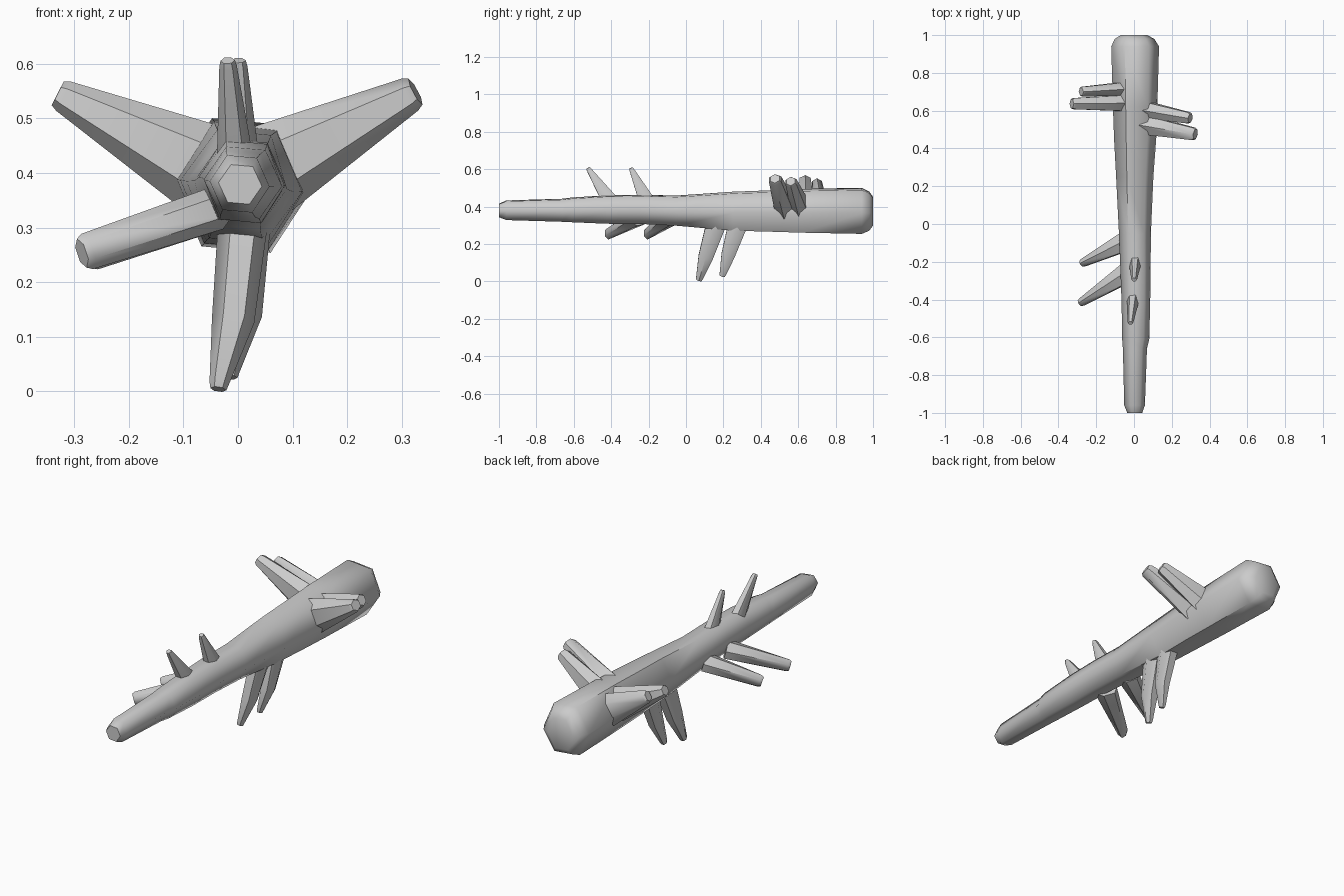
import bpy, bmesh, math
from mathutils import Vector

bark = bpy.data.materials.new("light_grey")
bark.diffuse_color = (0.6, 0.6, 0.6, 1)


def loft(name, rings, angle=62):
    """Skin closed rings of points, cap both ends."""
    bm = bmesh.new()
    loops = [[bm.verts.new(p) for p in ring] for ring in rings]
    n = len(loops[0])
    for a, b in zip(loops, loops[1:]):
        for i in range(n):
            j = (i + 1) % n
            bm.faces.new((a[i], a[j], b[j], b[i]))
    bm.faces.new(loops[0])
    bm.faces.new(loops[-1])
    bmesh.ops.recalc_face_normals(bm, faces=bm.faces)
    me = bpy.data.meshes.new(name)
    bm.to_mesh(me)
    bm.free()
    me.materials.append(bark)
    ob = bpy.data.objects.new(name, me)
    bpy.context.collection.objects.link(ob)
    bpy.context.view_layer.objects.active = ob
    ob.select_set(True)
    bpy.ops.object.shade_smooth_by_angle(angle=math.radians(angle))
    ob.select_set(False)
    return ob


def hexagon(c, u, v, ru, rv, turn=0.0):
    return [Vector(c) + u * ru * math.cos(t) + v * rv * math.sin(t)
            for t in (turn + math.pi / 3 * k for k in range(6))]


def limb(name, stations):
    """Tapered six-sided limb; stations are (point, width radius, y radius)."""
    axis = (Vector(stations[-1][0]) - Vector(stations[0][0])).normalized()
    v = (Vector((0, 1, 0)) - axis * axis.y).normalized()
    u = v.cross(axis)
    rings = [hexagon(c, u, v, ru, rv) for c, ru, rv in stations]
    # small chamfer at the tip
    c, ru, rv = stations[-1]
    rings[-1] = hexagon(Vector(c) - axis * 0.012, u, v, ru, rv)
    rings.append(hexagon(c, u, v, ru * 0.82, rv * 0.75))
    return loft(name, rings, 50)


# Trunk: y, centre x, centre z, x radius, z radius
trunk = [(-1.0, 0.004, 0.379, 0.040, 0.040), (-0.96, 0.003, 0.380, 0.055, 0.058),
         (-0.66, 0.005, 0.380, 0.064, 0.068), (-0.61, 0.009, 0.382, 0.072, 0.073),
         (-0.42, 0.010, 0.384, 0.076, 0.084), (-0.25, 0.008, 0.385, 0.080, 0.086),
         (-0.05, 0.005, 0.378, 0.085, 0.089), (0.25, 0.004, 0.375, 0.099, 0.115),
         (0.45, 0.006, 0.376, 0.112, 0.122), (0.62, 0.006, 0.377, 0.118, 0.129),
         (0.94, 0.006, 0.377, 0.127, 0.136), (0.98, 0.003, 0.375, 0.105, 0.115),
         (1.0, 0.0, 0.375, 0.070, 0.085)]
X, Z = Vector((1, 0, 0)), Vector((0, 0, 1))
loft("trunk", [hexagon((x, y, z), X, Z, rx, rz, math.radians(-5))
               for y, x, z, rx, rz in trunk])

# Upper side limbs
limb("right_limb_front", [((0.06, 0.525, 0.407), 0.085, 0.058), ((0.325, 0.475, 0.549), 0.033, 0.038)])
limb("right_limb_back", [((0.06, 0.605, 0.407), 0.080, 0.050), ((0.298, 0.56, 0.535), 0.033, 0.034)])
limb("left_limb_front", [((-0.06, 0.64, 0.407), 0.085, 0.048), ((-0.33, 0.637, 0.546), 0.030, 0.034)])
limb("left_limb_back", [((-0.06, 0.715, 0.405), 0.080, 0.040), ((-0.28, 0.70, 0.528), 0.032, 0.030)])

# Thin limbs on the lower left
for tag, y, tip in (("front", -0.26, (-0.286, -0.42, 0.253)), ("back", -0.09, (-0.278, -0.21, 0.252))):
    limb("lower_left_limb_" + tag, [((-0.04, y, 0.335), 0.040, 0.060), (tip, 0.034, 0.024)])

# Short spikes on top
for tag, x, y, dx in (("front", -0.005, -0.40, -0.014), ("back", 0.006, -0.205, -0.005)):
    limb("top_spike_" + tag, [((x, y, 0.42), 0.034, 0.050), ((x + dx, y - 0.125 + 0.035 * (tag == "back"), 0.606), 0.016, 0.015)])

# Bent limbs underneath
limb("bottom_limb_front", [((0.010, 0.165, 0.32), 0.046, 0.062), ((-0.009, 0.105, 0.13), 0.039, 0.045),
                           ((-0.036, 0.068, 0.004), 0.018, 0.021)])
limb("bottom_limb_back", [((0.018, 0.285, 0.33), 0.044, 0.062), ((0.010, 0.225, 0.14), 0.034, 0.042),
                          ((-0.014, 0.193, 0.026), 0.016, 0.020)])
